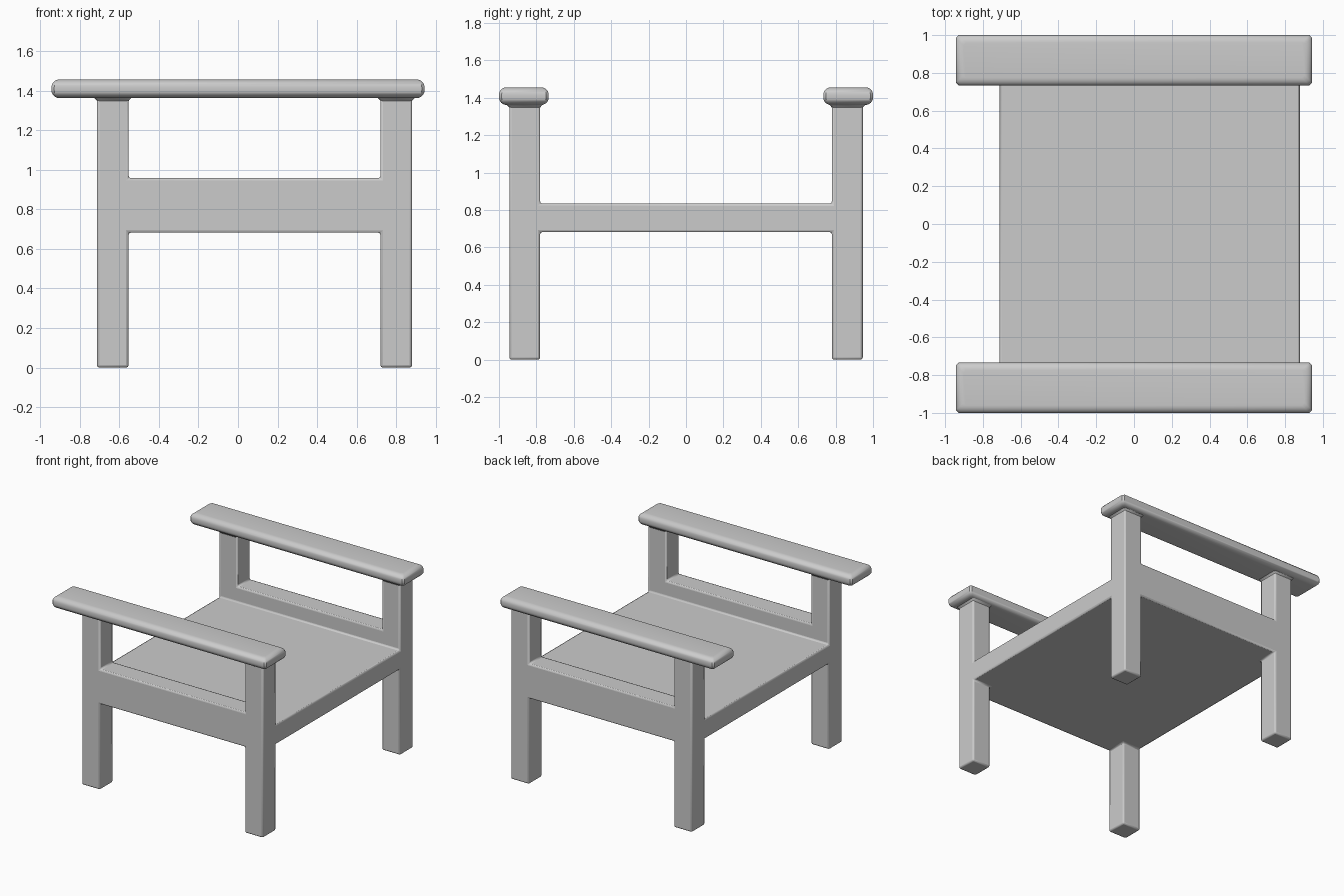
import bpy, bmesh, math

if "Cube" in bpy.data.objects:
    bpy.data.objects.remove(bpy.data.objects["Cube"])


def finish(bm, name, angle=35):
    bmesh.ops.recalc_face_normals(bm, faces=bm.faces[:])
    mesh = bpy.data.meshes.new(name)
    bm.to_mesh(mesh)
    bm.free()
    ob = bpy.data.objects.new(name, mesh)
    bpy.context.collection.objects.link(ob)
    bpy.context.view_layer.objects.active = ob
    ob.select_set(True)
    bpy.ops.object.shade_smooth_by_angle(angle=math.radians(angle))
    ob.select_set(False)
    return ob


def loft(name, cx, cy, hx, hy, levels, cut):
    """Stack rectangles with clipped corners; levels are (z, outward offset)."""
    bm = bmesh.new()
    rings = []
    for z, d in levels:
        a, b = hx + d, hy + d
        pts = [(a, b - cut), (a - cut, b), (cut - a, b), (-a, b - cut),
               (-a, cut - b), (cut - a, -b), (a - cut, -b), (a, cut - b)]
        rings.append([bm.verts.new((cx + x, cy + y, z)) for x, y in pts])
    for lo, hi in zip(rings, rings[1:]):
        for i in range(8):
            j = (i + 1) % 8
            bm.faces.new((lo[i], lo[j], hi[j], hi[i]))
    bm.faces.new(rings[0][::-1])
    bm.faces.new(rings[-1])
    return finish(bm, name)


# Frame: legs, side rails and seat as one continuous solid built on a block grid
X = [-0.713, -0.553, 0.72, 0.88]
Y = [-0.945, -0.78, 0.78, 0.945]
Z = [0.0, 0.682, 0.835, 0.957, 1.40]


def solid(i, j, k):
    if not (0 <= i < 3 and 0 <= j < 3 and 0 <= k < 4):
        return False
    leg = i != 1 and j != 1
    rail = j != 1 and k in (1, 2)
    return leg or rail or k == 1


bm = bmesh.new()
for i in range(3):
    for j in range(3):
        for k in range(4):
            if not solid(i, j, k):
                continue
            for axis in range(3):
                for side in (0, 1):
                    n = [i, j, k]
                    n[axis] += 2 * side - 1
                    if solid(*n):
                        continue
                    u, v = (axis + 1) % 3, (axis + 2) % 3
                    quad = []
                    for du, dv in ((0, 0), (1, 0), (1, 1), (0, 1)):
                        c = [i, j, k]
                        c[axis] += side
                        c[u] += du
                        c[v] += dv
                        quad.append(bm.verts.new((X[c[0]], Y[c[1]], Z[c[2]])))
                    bm.faces.new(quad if side else quad[::-1])
bmesh.ops.remove_doubles(bm, verts=bm.verts[:], dist=1e-5)
bmesh.ops.recalc_face_normals(bm, faces=bm.faces[:])
bmesh.ops.dissolve_limit(bm, angle_limit=0.02, verts=bm.verts[:], edges=bm.edges[:])
frame = finish(bm, "seat_frame")
bevel = frame.modifiers.new("soft_edges", 'BEVEL')
bevel.width = 0.012
bevel.segments = 2
bevel.limit_method = 'ANGLE'

# Armrests with rounded edges, and flared collars where the legs meet them
R = 0.04
bottom, top = 1.362, 1.456
steps = [i * math.pi / 12 for i in range(7)]
profile = [(bottom + R - R * math.cos(t), R * math.sin(t) - R) for t in steps]
profile += [(top - R + R * math.sin(t), R * math.cos(t) - R) for t in steps]
for side, label in ((-1, "front"), (1, "back")):
    loft(label + "_armrest", 0, side * 0.867, 0.943, 0.133, profile, 0.014)
    for a, b, end in ((X[0], X[1], "left"), (X[2], X[3], "right")):
        loft(f"{label}_{end}_collar", (a + b) / 2, side * (Y[2] + Y[3]) / 2,
             (b - a) / 2, (Y[3] - Y[2]) / 2,
             [(1.346, -0.001), (1.353, 0.004), (1.364, 0.014), (1.375, 0.014)], 0.012)
